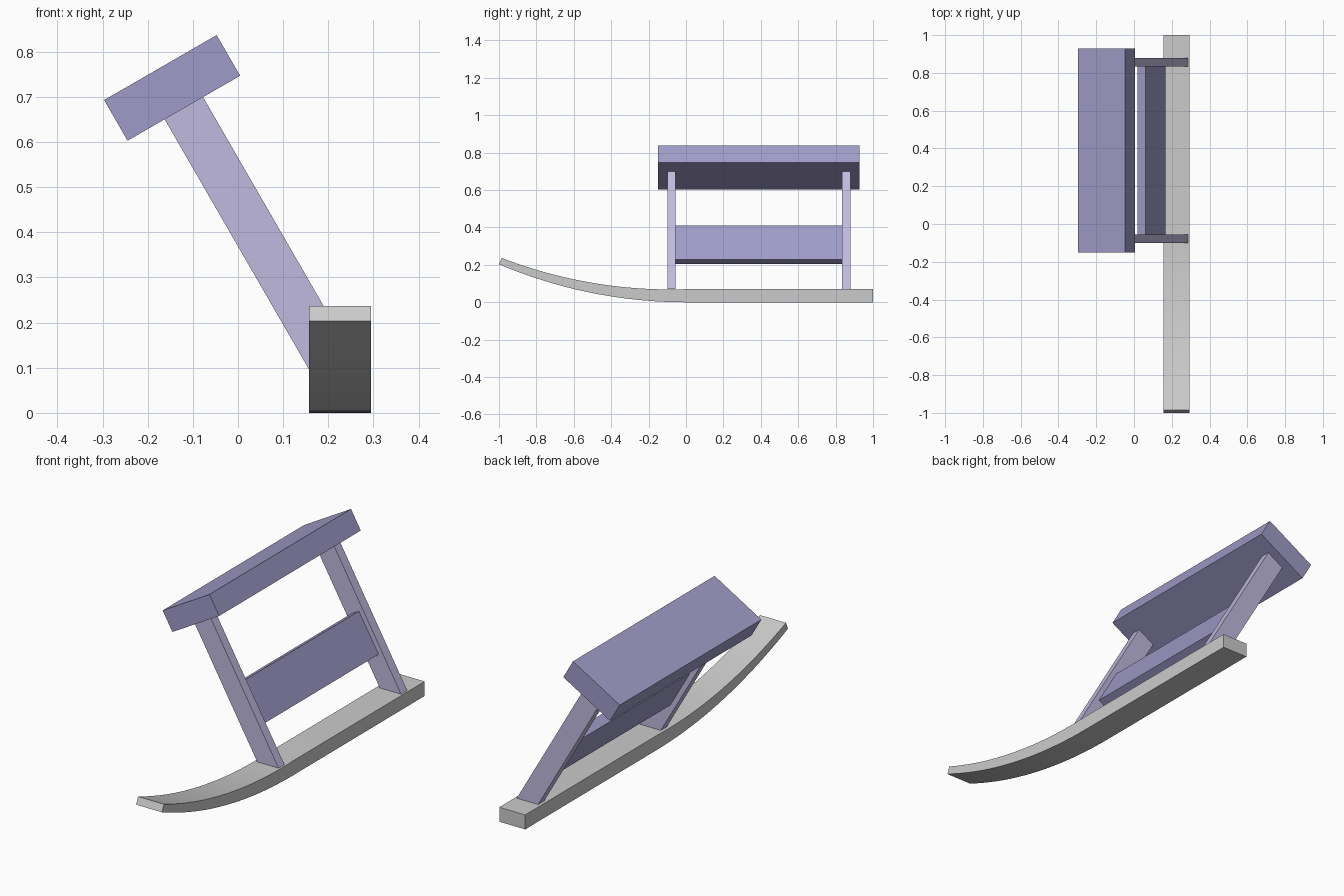
import bpy, bmesh, math
from mathutils import Vector

if "Cube" in bpy.data.objects:
    bpy.data.objects.remove(bpy.data.objects["Cube"])


def material(name, rgb):
    m = bpy.data.materials.new(name)
    m.diffuse_color = (*rgb, 1)
    m.use_nodes = True
    m.node_tree.nodes["Principled BSDF"].inputs["Base Color"].default_value = m.diffuse_color
    return m


def prism(name, profile, place, lo, hi, mat=None):
    """Extrude a closed 2D profile from lo to hi; place maps (u, v, depth) to xyz."""
    bm = bmesh.new()
    face = bm.faces.new([bm.verts.new(place(u, v, lo)) for u, v in profile])
    out = bmesh.ops.extrude_face_region(bm, geom=[face])
    shift = Vector(place(0, 0, hi)) - Vector(place(0, 0, lo))
    bmesh.ops.translate(bm, vec=shift,
                        verts=[g for g in out["geom"] if isinstance(g, bmesh.types.BMVert)])
    bmesh.ops.recalc_face_normals(bm, faces=bm.faces)
    mesh = bpy.data.meshes.new(name)
    bm.to_mesh(mesh)
    bm.free()
    ob = bpy.data.objects.new(name, mesh)
    bpy.context.collection.objects.link(ob)
    if mat:
        mesh.materials.append(mat)
    return ob


def along_y(u, v, d):
    return (u, d, v)


def along_x(u, v, d):
    return (d, u, v)


# Leaning frame: DOWN runs along the leg, SIDE across it
lean = math.radians(30)
DOWN = Vector((math.sin(lean), -math.cos(lean)))
SIDE = Vector((math.cos(lean), math.sin(lean)))
ORIGIN = Vector((-0.120, 0.675))    # middle of the leg top, under the seat


def leaning_rect(s0, s1, d0, d1):
    return [ORIGIN + SIDE * s + DOWN * d for s, d in ((s0, d0), (s1, d0), (s1, d1), (s0, d1))]


purple = material("purple", (0.35, 0.33, 0.58))
lilac = material("lilac", (0.53, 0.49, 0.73))

# Seat and the brace panel between the legs
prism("seat", leaning_rect(-0.144, 0.144, -0.104, 0), along_y, -0.15, 0.928, purple)
prism("brace_panel", leaning_rect(-0.025, 0.025, 0.320, 0.529), along_y, -0.055, 0.833, purple)

# Legs: square at the seat, cut level on top of the runner
RUNNER_TOP = 0.07
HALF = 0.0492


def foot(s):
    p = ORIGIN + SIDE * s
    return p + DOWN * ((RUNNER_TOP - p.y) / DOWN.y)


leg = [ORIGIN - SIDE * HALF, ORIGIN + SIDE * HALF, foot(HALF), foot(-HALF)]
prism("front_leg", leg, along_y, -0.10, -0.055, lilac)
prism("back_leg", leg, along_y, 0.833, 0.88, lilac)

# Runner: straight rear half, arc rising and thinning toward the front tip
R, N = 2.564, 20
tip = math.asin(1 / R)
bottom, top = [(1, 0)], [(1, RUNNER_TOP)]
for i in range(N + 1):
    t = i / N
    a = tip * t
    y, z = -R * math.sin(a), R * (1 - math.cos(a))
    th = RUNNER_TOP + (0.037 - RUNNER_TOP) * t
    bottom.append((y, z))
    top.append((y + th * math.sin(a), z + th * math.cos(a)))
runner = prism("runner", bottom + top[::-1], along_x, 0.157, 0.295)
bpy.ops.object.select_all(action='DESELECT')
runner.select_set(True)
bpy.context.view_layer.objects.active = runner
bpy.ops.object.shade_smooth_by_angle(angle=math.radians(30))
